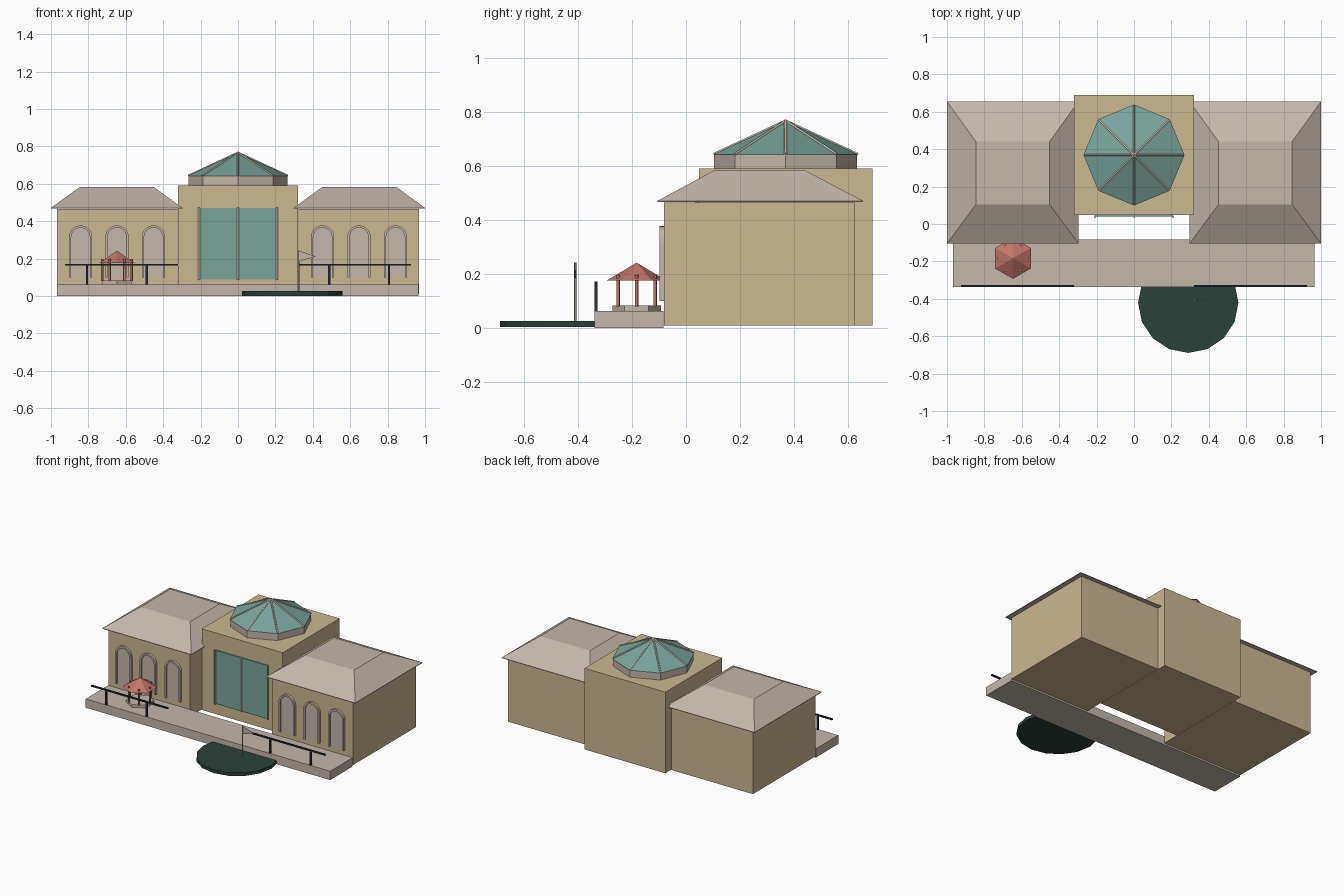
import bpy, bmesh
from math import sin, cos, pi, radians
from mathutils import Vector

if "Cube" in bpy.data.objects:
    bpy.data.objects.remove(bpy.data.objects["Cube"])


def material(name, rgb):
    m = bpy.data.materials.new(name)
    m.diffuse_color = (*rgb, 1)
    m.use_nodes = True
    m.node_tree.nodes["Principled BSDF"].inputs["Base Color"].default_value = m.diffuse_color
    return m


TAN = material("sandstone", (0.60, 0.48, 0.285))
STONE = material("pale_stone", (0.55, 0.475, 0.41))
GLASS = material("teal_glass", (0.19, 0.375, 0.33))
BRICK = material("terracotta", (0.54, 0.18, 0.14))
NAVY = material("navy_metal", (0.018, 0.024, 0.045))
GREEN = material("dark_green", (0.024, 0.052, 0.042))


def finish(name, bm, mat, smooth=False):
    bmesh.ops.recalc_face_normals(bm, faces=bm.faces)
    me = bpy.data.meshes.new(name)
    bm.to_mesh(me)
    bm.free()
    me.materials.append(mat)
    for p in me.polygons:
        p.use_smooth = smooth and len(p.vertices) == 4
    ob = bpy.data.objects.new(name, me)
    bpy.context.collection.objects.link(ob)
    return ob


def loft(name, rings, mat, smooth=False):
    """Closed solid through rings of equal length; a one-point ring makes an apex."""
    bm = bmesh.new()
    vs = [[bm.verts.new(p) for p in r] for r in rings]
    for a, b in zip(vs, vs[1:]):
        n = len(a)
        for i in range(n):
            j = (i + 1) % n
            bm.faces.new((a[i], a[j], b[0]) if len(b) == 1 else (a[i], a[j], b[j], b[i]))
    for r in (vs[0], vs[-1]):
        if len(r) > 2:
            bm.faces.new(r)
    return finish(name, bm, mat, smooth)


def rect(x0, x1, y0, y1, z):
    return [(x0, y0, z), (x1, y0, z), (x1, y1, z), (x0, y1, z)]


def box(name, x0, x1, y0, y1, z0, z1, mat):
    return loft(name, [rect(x0, x1, y0, y1, z0), rect(x0, x1, y0, y1, z1)], mat)


def ring(cx, cy, r, z, n, start=0.0):
    return [(cx + r * cos(start + 2 * pi * i / n), cy + r * sin(start + 2 * pi * i / n), z)
            for i in range(n)]


def rod(name, a, b, r, mat, n=8):
    a, b = Vector(a), Vector(b)
    q = (b - a).to_track_quat('Z', 'Y')
    offs = [q @ Vector((r * cos(2 * pi * i / n), r * sin(2 * pi * i / n), 0)) for i in range(n)]
    return loft(name, [[a + o for o in offs], [b + o for o in offs]], mat, True)


def arch(cx, r, z0, zs):
    """Outline of an arched opening, from left foot to right foot."""
    pts = [(cx - r, z0)]
    pts += [(cx - r * cos(pi * i / 12), zs + r * sin(pi * i / 12)) for i in range(13)]
    return pts + [(cx + r, z0)]


def extrude_xz(name, pts, y0, y1, mat):
    return loft(name, [[(x, y0, z) for x, z in pts], [(x, y1, z) for x, z in pts]], mat)


# Central hall with its glazed front
box("central_hall", -0.32, 0.32, 0.048, 0.69, 0.01, 0.59, TAN)
box("front_glazing", -0.208, 0.208, 0.04, 0.05, 0.088, 0.47, GLASS)
for x in (-0.208, 0, 0.208):
    rod("glazing_mullion", (x, 0.039, 0.085), (x, 0.039, 0.474), 0.006, STONE)

# Octagonal skylight: drum, glass cone, ribs
CY = 0.369
loft("skylight_drum", [ring(0, CY, 0.265, 0.585, 8), ring(0, CY, 0.265, 0.642, 8)], STONE)
loft("skylight_glass", [ring(0, CY, 0.27, 0.642, 8), [(0, CY, 0.767)]], GLASS)
for p in ring(0, CY, 0.267, 0.643, 8):
    rod("skylight_rib", p, (0, CY, 0.767), 0.0055, STONE, 6)

for side, s in (("left", -1), ("right", 1)):
    # Wing walls and hipped roof with flat top
    box(side + "_wing", s * 0.324, s * 0.968, -0.081, 0.626, 0.01, 0.465, TAN)
    loft(side + "_wing_roof",
         [rect(s * 0.297, s * 1.0, -0.105, 0.655, 0.467),
          rect(s * 0.297, s * 1.0, -0.105, 0.655, 0.471),
          rect(s * 0.452, s * 0.845, 0.105, 0.44, 0.584)], STONE)
    # Three arched windows: recessed pane and raised surround
    for i in range(3):
        cx = s * (0.452 + 0.195 * i)
        extrude_xz(side + "_window_pane", arch(cx, 0.052, 0.10, 0.315), -0.088, -0.080, STONE)
        outer, inner = arch(cx, 0.0625, 0.10, 0.315), arch(cx, 0.05, 0.10, 0.315)
        extrude_xz(side + "_window_surround", outer + inner[::-1], -0.098, -0.080, STONE)
        # Replace the concave end caps by clean quads along the band
        ob = bpy.context.collection.objects[-1]
        bm = bmesh.new()
        bm.from_mesh(ob.data)
        bmesh.ops.triangulate(bm, faces=[f for f in bm.faces if len(f.verts) > 4])
        bm.to_mesh(ob.data)
        bm.free()
    # Terrace railing
    box(side + "_rail", s * 0.32, s * 0.925, -0.338, -0.327, 0.162, 0.172, NAVY)
    for x in (0.488, 0.808):
        box(side + "_rail_post", s * x - 0.006, s * x + 0.006, -0.338, -0.327, 0.06, 0.165, NAVY)

# Terrace along the front
box("terrace", -0.968, 0.966, -0.338, -0.084, 0.0, 0.063, STONE)

# Hexagonal pavilion on the terrace
GX, GY = -0.647, -0.183
loft("pavilion_base", [ring(GX, GY, 0.09, 0.06, 6, pi / 6), ring(GX, GY, 0.09, 0.083, 6, pi / 6)], STONE)
loft("pavilion_roof", [ring(GX, GY, 0.11, 0.176, 6, pi / 6), [(GX, GY, 0.242)]], BRICK)
for x, y, z in ring(GX, GY, 0.079, 0.08, 6):
    rod("pavilion_post", (x, y, z), (x, y, 0.197), 0.0065, BRICK)

# Round lawn with flagpole and pennant
loft("round_lawn", [ring(0.29, -0.421, 0.268, 0.003, 16, radians(-90)),
                    ring(0.29, -0.421, 0.268, 0.026, 16, radians(-90))], GREEN)
rod("flagpole", (0.323, -0.41, 0.02), (0.323, -0.41, 0.243), 0.0045, STONE)
extrude_xz("pennant", [(0.323, 0.243), (0.415, 0.212), (0.323, 0.184)], -0.412, -0.408, STONE)
